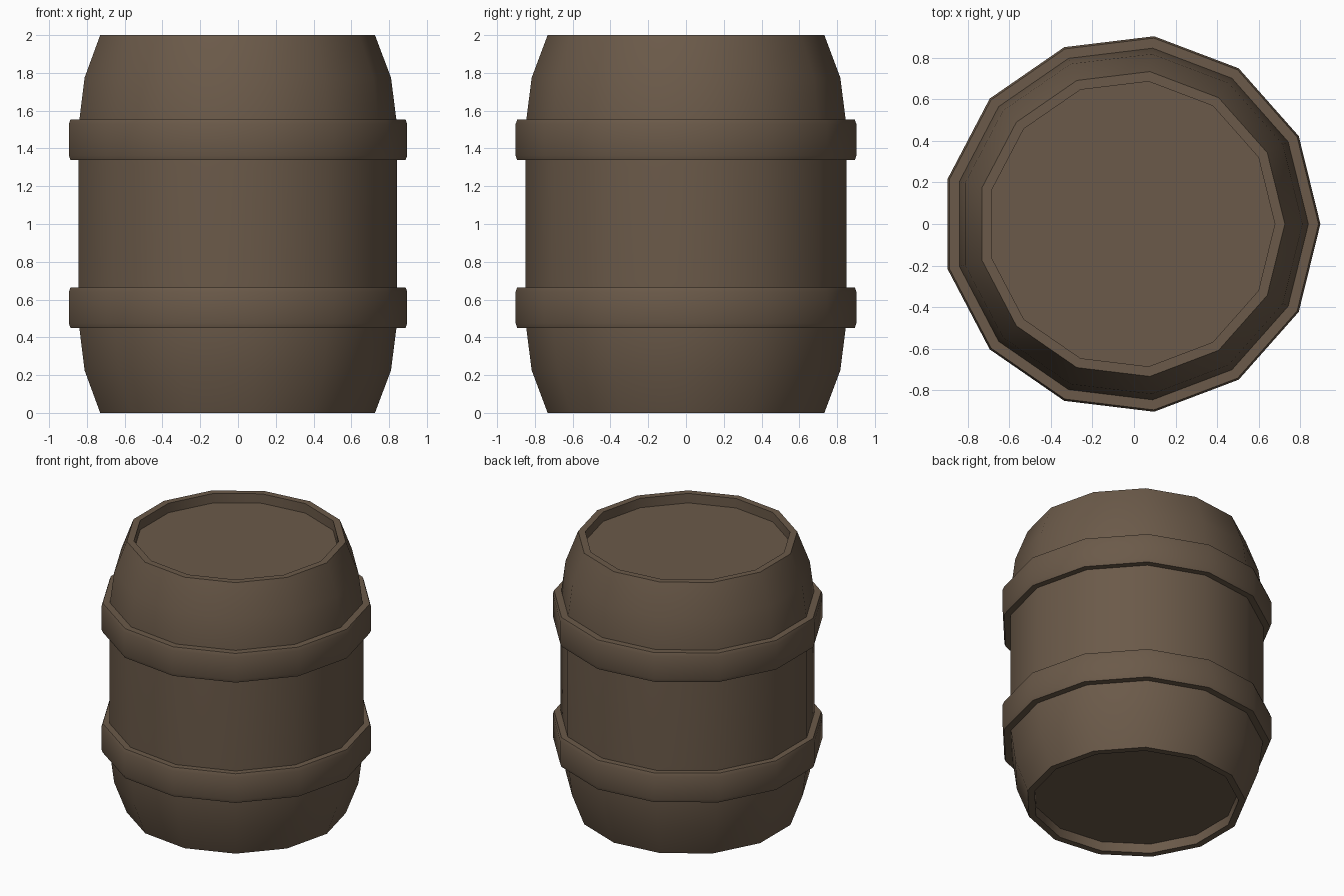
import bpy, bmesh, math

if "Cube" in bpy.data.objects:
    bpy.data.objects.remove(bpy.data.objects["Cube"])

SIDES = 13
SHIFT = -0.013  # centres the odd-sided outline on x = 0

wood = bpy.data.materials.new("dark brown wood")
wood.diffuse_color = (0.147, 0.102, 0.067, 1)
wood.use_nodes = True
wood.node_tree.nodes["Principled BSDF"].inputs["Base Color"].default_value = wood.diffuse_color


def lathe(name, profile, closed=False):
    """Spin a (radius, z) profile; open profiles get end caps."""
    bm = bmesh.new()
    rings = []
    for r, z in profile:
        rings.append([bm.verts.new((r * math.cos(2 * math.pi * i / SIDES) + SHIFT,
                                    r * math.sin(2 * math.pi * i / SIDES), z))
                      for i in range(SIDES)])
    pairs = list(zip(rings, rings[1:]))
    if closed:
        pairs.append((rings[-1], rings[0]))
    else:
        bm.faces.new(rings[0])
        bm.faces.new(rings[-1])
    for a, b in pairs:
        for i in range(SIDES):
            j = (i + 1) % SIDES
            bm.faces.new((a[i], a[j], b[j], b[i]))
    bmesh.ops.recalc_face_normals(bm, faces=bm.faces)
    mesh = bpy.data.meshes.new(name)
    bm.to_mesh(mesh)
    bm.free()
    mesh.materials.append(wood)
    ob = bpy.data.objects.new(name, mesh)
    bpy.context.collection.objects.link(ob)
    bpy.ops.object.select_all(action='DESELECT')
    ob.select_set(True)
    bpy.context.view_layer.objects.active = ob
    bpy.ops.object.shade_smooth_by_angle(angle=math.radians(30))
    return ob


# Barrel body with recessed lid and base, mirrored about z = 1
half = [(0.69, 0.07), (0.69, 0), (0.738, 0), (0.823, 0.225), (0.853, 0.46), (0.856, 0.7)]
lathe("barrel_body", half + [(r, 2 - z) for r, z in reversed(half)])

# Two hoops with softened outer corners
for name, z0, z1 in (("lower_hoop", 0.45, 0.665), ("upper_hoop", 1.338, 1.553)):
    lathe(name, [(0.83, z0), (0.90, z0), (0.909, z0 + 0.025),
                 (0.909, z1 - 0.025), (0.90, z1), (0.83, z1)], closed=True)
